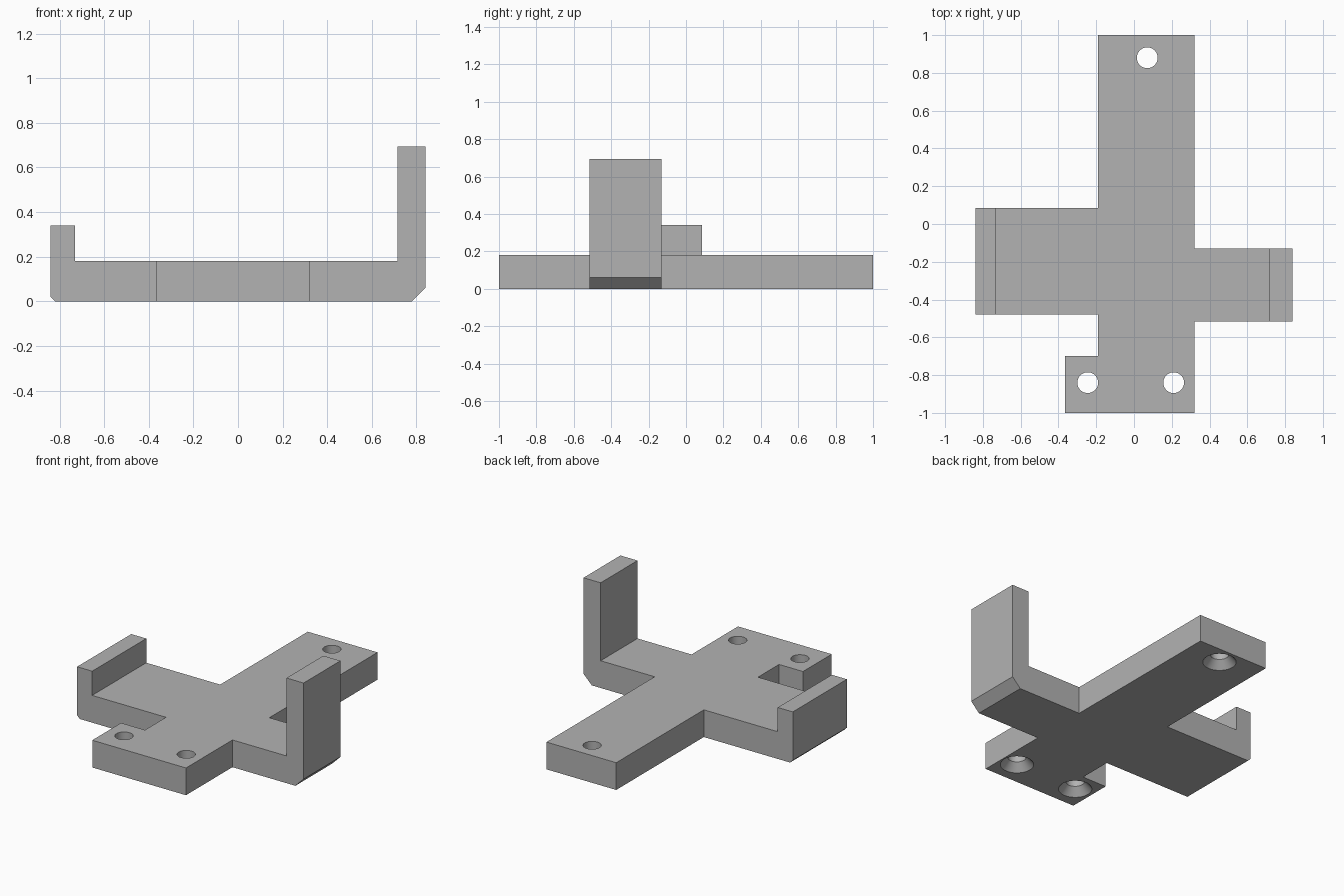
import bpy
import bmesh
import math
from mathutils import Vector

if "Cube" in bpy.data.objects:
    bpy.data.objects.remove(bpy.data.objects["Cube"], do_unlink=True)

THICK = 0.18

grey = bpy.data.materials.new("plain_grey")
grey.use_nodes = True
grey.diffuse_color = (0.45, 0.45, 0.45, 1)
grey.node_tree.nodes["Principled BSDF"].inputs["Base Color"].default_value = grey.diffuse_color


def make_object(name, bm):
    bmesh.ops.recalc_face_normals(bm, faces=bm.faces)
    mesh = bpy.data.meshes.new(name)
    bm.to_mesh(mesh)
    bm.free()
    mesh.materials.append(grey)
    obj = bpy.data.objects.new(name, mesh)
    bpy.context.collection.objects.link(obj)
    return obj


def extrude_profile(name, points, direction):
    bm = bmesh.new()
    face = bm.faces.new([bm.verts.new(p) for p in points])
    moved = bmesh.ops.extrude_face_region(bm, geom=[face])["geom"]
    verts = [v for v in moved if isinstance(v, bmesh.types.BMVert)]
    bmesh.ops.translate(bm, verts=verts, vec=Vector(direction))
    return make_object(name, bm)


def lipped_arm(name, side, y0, y1, lip_inner, lip_top, chamfer):
    """Arm reaching sideways that ends in an upright lip, bevelled underneath."""
    end = 0.84
    profile = [(0, 0), (end - chamfer, 0), (end, chamfer), (end, lip_top),
               (lip_inner, lip_top), (lip_inner, THICK), (0, THICK)]
    return extrude_profile(name, [(side * x, y0, z) for x, z in profile], (0, y1 - y0, 0))


def screw_cutter(name, x, y, sides=48):
    """Straight bore with a countersink opening at the underside."""
    bm = bmesh.new()
    rings = []
    for r, z in [(0.15, -0.05), (0.05 + 0.05, 0), (0.055, 0.05), (0.055, THICK + 0.05)]:
        rings.append([bm.verts.new((x + r * math.cos(a), y + r * math.sin(a), z))
                      for a in (math.tau * i / sides for i in range(sides))])
    for low, high in zip(rings, rings[1:]):
        for i in range(sides):
            j = (i + 1) % sides
            bm.faces.new((low[i], low[j], high[j], high[i]))
    bm.faces.new(rings[0])
    bm.faces.new(rings[-1])
    return make_object(name, bm)


def apply_boolean(target, tool, operation):
    mod = target.modifiers.new(operation.lower(), "BOOLEAN")
    mod.operation = operation
    mod.solver = "EXACT"
    mod.object = tool
    bpy.context.view_layer.objects.active = target
    bpy.ops.object.modifier_apply(modifier=mod.name)
    bpy.data.objects.remove(tool, do_unlink=True)


# Long base plate with a foot tab at the front
outline = [(-0.365, -1), (0.32, -1), (0.32, 1), (-0.19, 1), (-0.19, -0.7), (-0.365, -0.7)]
bracket = extrude_profile("mounting_bracket", [(x, y, 0) for x, y in outline], (0, 0, THICK))

# Side arms: tall lip on the left, low lip on the right
apply_boolean(bracket, lipped_arm("left_arm", 1, -0.515, -0.13, 0.715, 0.695, 0.06), "UNION")
apply_boolean(bracket, lipped_arm("right_arm", -1, -0.48, 0.085, 0.73, 0.34, 0.02), "UNION")

# Countersunk screw holes
for x, y in [(0.07, 0.88), (-0.245, -0.84), (0.21, -0.84)]:
    apply_boolean(bracket, screw_cutter("screw_hole", x, y), "DIFFERENCE")

# Smooth the round bores, keep plate edges sharp
bpy.ops.object.select_all(action="DESELECT")
bracket.select_set(True)
bpy.context.view_layer.objects.active = bracket
bpy.ops.object.shade_smooth_by_angle(angle=math.radians(30))
